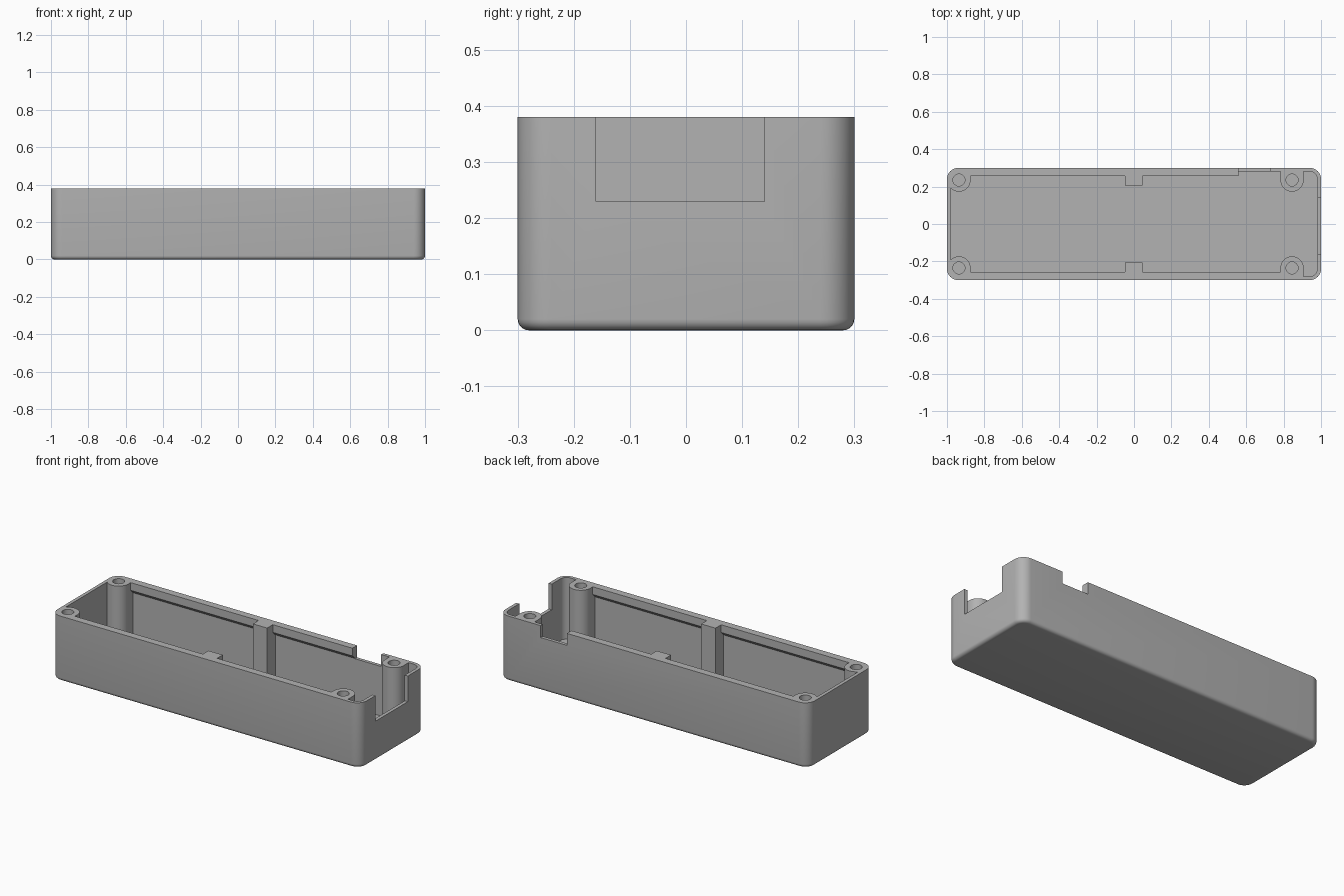
import bpy
import bmesh
import math
from mathutils import Matrix

old = bpy.data.objects.get("Cube")
if old:
    bpy.data.objects.remove(old, do_unlink=True)

HEIGHT = 0.38
WALL = 0.02
TALL = 0.6          # cutters and fillers overshoot the rim

grey = bpy.data.materials.new("plain grey")
grey.use_nodes = True
colour = (0.45, 0.45, 0.45, 1)
grey.diffuse_color = colour
grey.node_tree.nodes["Principled BSDF"].inputs["Base Color"].default_value = colour


def finish(bm, name):
    bmesh.ops.recalc_face_normals(bm, faces=bm.faces[:])
    mesh = bpy.data.meshes.new(name)
    bm.to_mesh(mesh)
    bm.free()
    mesh.materials.append(grey)
    obj = bpy.data.objects.new(name, mesh)
    bpy.context.collection.objects.link(obj)
    return obj


def box(name, xs, ys, zs, corner=0, base=0):
    """Box from ranges, with optional rounded uprights and bottom edge."""
    bm = bmesh.new()
    bmesh.ops.create_cube(bm, size=1)
    for v in bm.verts:
        v.co = [r[0] if c < 0 else r[1] for c, r in zip(v.co, (xs, ys, zs))]
    if corner:
        uprights = [e for e in bm.edges if abs(e.verts[0].co.z - e.verts[1].co.z) > 0.01]
        bmesh.ops.bevel(bm, geom=uprights, offset=corner, segments=8, profile=0.5, affect='EDGES')
    if base:
        rim = [e for e in bm.edges if all(abs(v.co.z - zs[0]) < 1e-5 for v in e.verts)]
        bmesh.ops.bevel(bm, geom=rim, offset=base, segments=5, profile=0.5, affect='EDGES')
    return finish(bm, name)


def cylinder(name, x, y, radius, z0, z1):
    bm = bmesh.new()
    bmesh.ops.create_cone(bm, cap_ends=True, segments=40, radius1=radius, radius2=radius,
                          depth=z1 - z0, matrix=Matrix.Translation((x, y, (z0 + z1) / 2)))
    return finish(bm, name)


def rail(name, x0, x1, side):
    """Rim strip with a sloped underside, drawn as a profile and extruded along x."""
    bm = bmesh.new()
    profile = [(0.257, TALL), (0.257, 0.335), (0.287, 0.305), (0.32, 0.305), (0.32, TALL)]
    face = bm.faces.new([bm.verts.new((x0, side * y, z)) for y, z in profile])
    new = bmesh.ops.extrude_face_region(bm, geom=[face])["geom"]
    bmesh.ops.translate(bm, vec=(x1 - x0, 0, 0),
                        verts=[g for g in new if isinstance(g, bmesh.types.BMVert)])
    return finish(bm, name)


def subtract(target, cutter):
    mod = target.modifiers.new("cut", 'BOOLEAN')
    mod.operation = 'DIFFERENCE'
    mod.solver = 'EXACT'
    mod.object = cutter
    bpy.context.view_layer.objects.active = target
    bpy.ops.object.modifier_apply(modifier=mod.name)
    bpy.data.objects.remove(cutter, do_unlink=True)


# Outer shell and the hollow to take out of it
case = box("open_case", (-1, 1), (-0.3, 0.3), (0, HEIGHT), corner=0.06, base=0.02)
hollow = box("hollow", (WALL - 1, 1 - WALL), (WALL - 0.3, 0.3 - WALL), (WALL, 0.5), corner=0.04)

# Whatever is kept out of the hollow stays solid in the case
LEFT_POST, RIGHT_POST, POST_Y, POST_R = -0.936, 0.845, 0.235, 0.062
for side in (-1, 1):
    outward = sorted((side * POST_Y, side * 0.32))
    for x in (LEFT_POST, RIGHT_POST):
        subtract(hollow, cylinder("screw_post", x, side * POST_Y, POST_R, -0.1, TALL))
    # webs joining posts to the long walls
    subtract(hollow, box("left_web", (-1.05, LEFT_POST + POST_R), outward, (-0.1, TALL)))
    subtract(hollow, box("right_web", (RIGHT_POST - POST_R, RIGHT_POST + POST_R), outward, (-0.1, TALL)))
    # middle rib and rim rail
    subtract(hollow, box("rib", (-0.047, 0.045), sorted((side * 0.205, side * 0.32)), (-0.1, TALL)))
    subtract(hollow, rail("rail", -0.92, 0.57 if side > 0 else 0.82, side))
subtract(case, hollow)

# Screw holes
for x in (LEFT_POST, RIGHT_POST):
    for side in (-1, 1):
        subtract(case, cylinder("screw_hole", x, side * POST_Y, 0.032, 0.08, TALL))

# Openings in the end wall and the back wall
subtract(case, box("end_opening", (0.95, 1.1), (-0.16, 0.14), (0.23, TALL)))
subtract(case, box("back_opening", (0.56, 0.73), (0.22, 0.4), (0.31, TALL)))

bpy.ops.object.select_all(action='DESELECT')
case.select_set(True)
bpy.context.view_layer.objects.active = case
bpy.ops.object.shade_smooth_by_angle(angle=math.radians(30))
